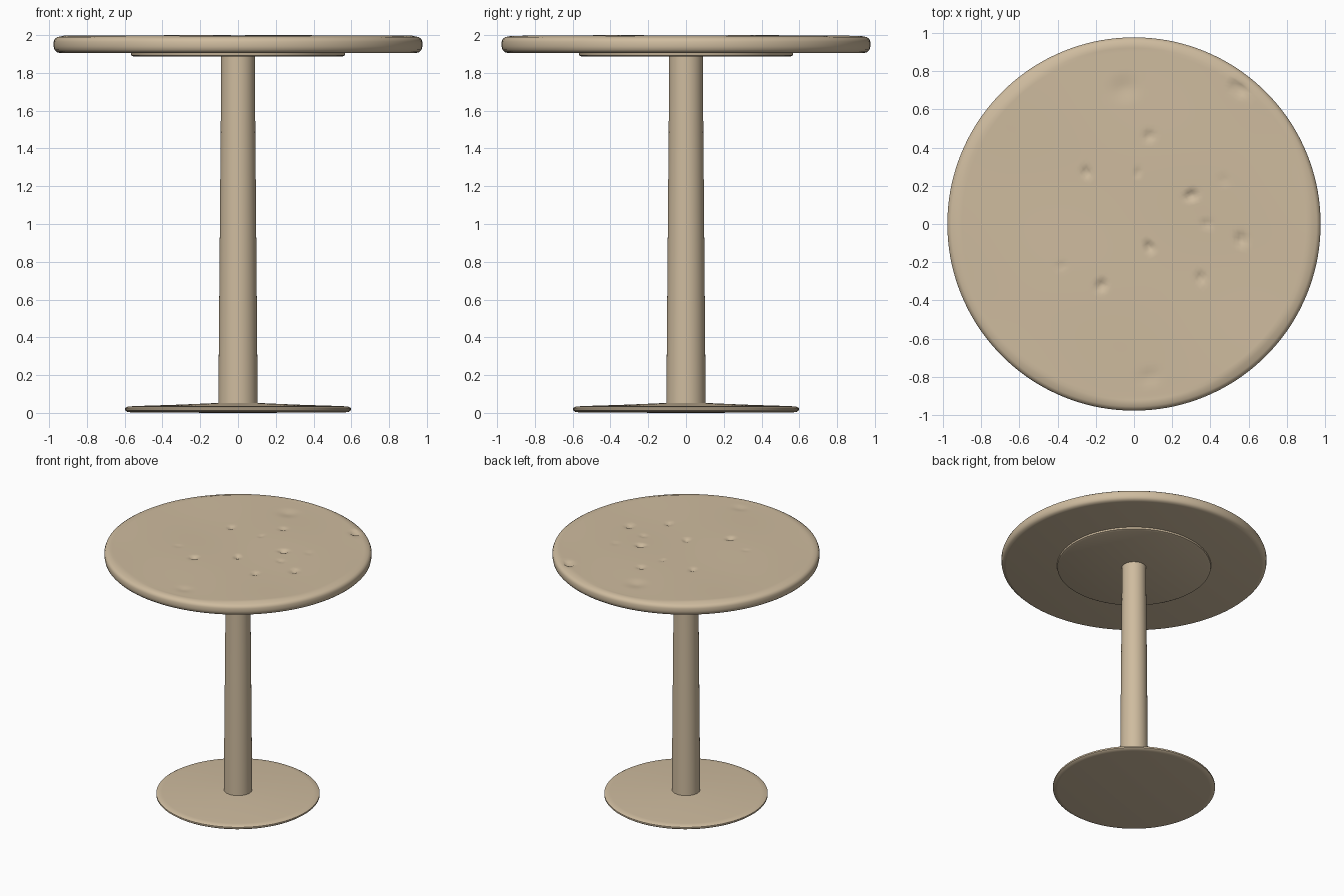
import bpy, bmesh, math

if "Cube" in bpy.data.objects:
    bpy.data.objects.remove(bpy.data.objects["Cube"])

wood = bpy.data.materials.new("warm tan")
wood.diffuse_color = (0.62, 0.50, 0.345, 1)
wood.use_nodes = True
wood.node_tree.nodes["Principled BSDF"].inputs["Base Color"].default_value = wood.diffuse_color


def lathe(name, profile, segs=96):
    """Spin an (r, z) profile, listed bottom to top, into a closed solid."""
    bm = bmesh.new()
    rings = []
    for r, z in profile:
        if r == 0:
            rings.append([bm.verts.new((0, 0, z))] * segs)
        else:
            rings.append([bm.verts.new((r * math.cos(math.tau * i / segs),
                                        r * math.sin(math.tau * i / segs), z))
                          for i in range(segs)])
    for a, b in zip(rings, rings[1:]):
        for i in range(segs):
            j = (i + 1) % segs
            bm.faces.new(dict.fromkeys((a[i], a[j], b[j], b[i])))
    bmesh.ops.recalc_face_normals(bm, faces=bm.faces)
    mesh = bpy.data.meshes.new(name)
    bm.to_mesh(mesh)
    bm.free()
    mesh.materials.append(wood)
    obj = bpy.data.objects.new(name, mesh)
    bpy.context.collection.objects.link(obj)
    bpy.ops.object.select_all(action='DESELECT')
    obj.select_set(True)
    bpy.context.view_layer.objects.active = obj
    bpy.ops.object.shade_smooth_by_angle(angle=math.radians(40))
    return obj


# Round table top with a softened rim and a finely ringed upper face
rim = [(0, 1.905), (0.94, 1.905), (0.96, 1.91), (0.972, 1.922), (0.976, 1.94),
       (0.976, 1.965), (0.97, 1.98), (0.955, 1.99), (0.93, 1.995)]
face = [(0.92 * (1 - k / 45), 1.997) for k in range(46)]
top = lathe("table_top", rim + face, 144)

# Small worn dents in the upper face: x, y, radius, depth
dents = [(0.55, 0.71, 0.05, 0.03), (0.08, 0.46, 0.035, 0.02), (-0.25, 0.27, 0.035, 0.02),
         (0.30, 0.15, 0.04, 0.03), (0.08, -0.12, 0.04, 0.02), (0.56, -0.08, 0.04, 0.025),
         (0.35, -0.28, 0.035, 0.02), (-0.17, -0.32, 0.04, 0.025), (0.02, 0.27, 0.025, 0.012),
         (-0.05, 0.71, 0.09, 0.012), (0.08, -0.80, 0.06, 0.01), (-0.38, -0.22, 0.025, 0.01),
         (0.47, 0.23, 0.025, 0.012), (0.38, 0.0, 0.035, 0.012)]
for v in top.data.vertices:
    if v.co.z > 1.996:
        x, y = v.co.x, v.co.y
        v.co.z += 0.003 * math.sin(4 * x + 2 * y) * math.sin(5 * y - x)
        for dx, dy, r, depth in dents:
            d = math.hypot(x - dx, y - dy) / r
            if d < 1:
                v.co.z -= depth * (1 - d) ** 1.3

# Thin mounting plate under the top
lathe("mounting_plate", [(0, 1.886), (0.55, 1.886), (0.565, 1.892),
                         (0.568, 1.908), (0, 1.908)])

# Gently tapered column
lathe("column", [(0, 0.03), (0.104, 0.03), (0.102, 0.3), (0.096, 1.0),
                 (0.09, 1.7), (0.09, 1.89), (0, 1.89)], 48)

# Low disc foot, slightly domed towards the column
lathe("base", [(0, 0.0), (0.56, 0.002), (0.585, 0.005), (0.597, 0.014), (0.597, 0.026),
               (0.585, 0.033), (0.55, 0.036), (0.3, 0.044), (0.12, 0.052), (0, 0.052)])
